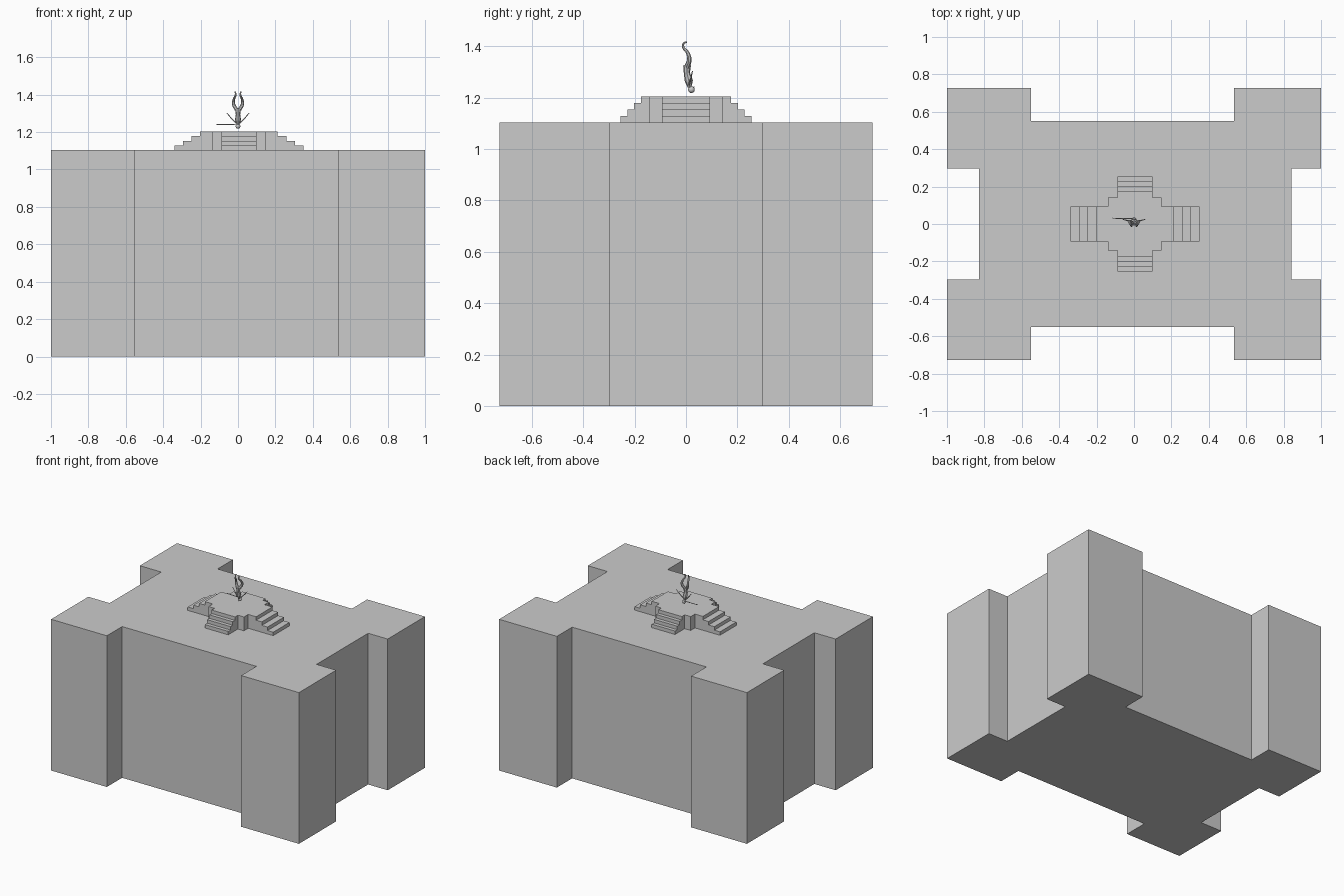
import bpy
import bmesh
from mathutils import Vector, Matrix

cube = bpy.data.objects.get("Cube")
if cube:
    bpy.data.objects.remove(cube, do_unlink=True)

GREY = (0.6, 0.6, 0.6, 1)
stone = bpy.data.materials.new("grey stone")
stone.use_nodes = True
stone.diffuse_color = GREY
stone.node_tree.nodes["Principled BSDF"].inputs["Base Color"].default_value = GREY

GROUND = 1.103   # top of the main block
DECK = 1.204     # top of the stepped platform


def add_mesh(name, bm):
    bmesh.ops.recalc_face_normals(bm, faces=bm.faces)
    mesh = bpy.data.meshes.new(name)
    bm.to_mesh(mesh)
    bm.free()
    mesh.materials.append(stone)
    obj = bpy.data.objects.new(name, mesh)
    bpy.context.collection.objects.link(obj)
    return obj


def prism(name, points, direction):
    """Extrude a closed outline of 3D points along a direction."""
    bm = bmesh.new()
    face = bm.faces.new([bm.verts.new(p) for p in points])
    new = bmesh.ops.extrude_face_region(bm, geom=[face], use_keep_orig=True)["geom"]
    bmesh.ops.translate(bm, vec=Vector(direction),
                        verts=[v for v in new if isinstance(v, bmesh.types.BMVert)])
    return add_mesh(name, bm)


def tube(name, points, radii):
    """Tapered limb along a smooth path."""
    curve = bpy.data.curves.new(name, "CURVE")
    curve.dimensions = "3D"
    curve.bevel_depth = 1
    curve.bevel_resolution = 2
    curve.resolution_u = 5
    curve.use_fill_caps = True
    spline = curve.splines.new("BEZIER")
    spline.bezier_points.add(len(points) - 1)
    for bp, p, r in zip(spline.bezier_points, points, radii):
        bp.co, bp.radius = p, r
        bp.handle_left_type = bp.handle_right_type = "AUTO"
    obj = bpy.data.objects.new(name, curve)
    bpy.context.collection.objects.link(obj)
    curve.materials.append(stone)
    bpy.ops.object.select_all(action="DESELECT")
    obj.select_set(True)
    bpy.context.view_layer.objects.active = obj
    bpy.ops.object.convert(target="MESH")
    bpy.ops.object.shade_smooth_by_angle()


# Main block: rectangle with a recess in each side, leaving corner towers
X, Y = 1.0, 0.726
xl, xr, y0 = -0.55, 0.534, 0.55      # front and back recesses
sl, sr, sy = -0.828, 0.842, 0.297    # left and right recesses
outline = [(-X, -Y), (xl, -Y), (xl, -y0), (xr, -y0), (xr, -Y), (X, -Y),
           (X, -sy), (sr, -sy), (sr, sy), (X, sy),
           (X, Y), (xr, Y), (xr, y0), (xl, y0), (xl, Y), (-X, Y),
           (-X, sy), (sl, sy), (sl, -sy), (-X, -sy)]
prism("main_block", [(x, y, 0) for x, y in outline], (0, 0, GROUND))

# Platform: stepped cross plan, one quarter turned into all four
CX = 0.005
A, B, LX, LY = 0.094, 0.143, 0.207, 0.176
quarter = [(LX, A), (B, A), (B, B), (A, B), (A, LY)]
plan = (quarter + [(-x, y) for x, y in reversed(quarter)]
        + [(-x, -y) for x, y in quarter]
        + [(x, -y) for x, y in reversed(quarter)])
prism("platform", [(CX + x, y, GROUND) for x, y in plan], (0, 0, DECK - GROUND))

# Stairs: one stepped profile per side of the platform
rise = (DECK - GROUND) / 4


def stairs(name, out, start, tread):
    out = Vector(out)
    across = Vector((-out.y, out.x, 0))
    origin = Vector((CX, 0, GROUND)) + out * start - across * A
    profile = [(0, 0), (3 * tread, 0)]
    for i in range(3):
        profile += [((3 - i) * tread, (i + 1) * rise), ((2 - i) * tread, (i + 1) * rise)]
    prism(name, [origin + out * d + Vector((0, 0, h)) for d, h in profile], across * 2 * A)


stairs("left_stairs", (1, 0, 0), LX, 0.046)
stairs("right_stairs", (-1, 0, 0), LX, 0.046)
stairs("back_stairs", (0, 1, 0), LY, 0.026)
stairs("front_stairs", (0, -1, 0), LY, 0.026)

# Statue: inverted figure poised above the platform
tube("torso", [(0, 0.004, 1.325), (0, 0.004, 1.295), (0, 0.011, 1.265), (0, 0.014, 1.24)],
     [0.015, 0.012, 0.016, 0.007])

bm = bmesh.new()
bmesh.ops.create_uvsphere(bm, u_segments=12, v_segments=8, radius=0.013,
                          matrix=Matrix.Translation((0, 0.021, 1.231)))
head = add_mesh("head", bm)
head.data.shade_smooth()

for side, s in (("left", 1), ("right", -1)):
    tube(side + "_leg",
         [(s * 0.008, 0.004, 1.32), (s * 0.024, 0.013, 1.35), (s * 0.022, 0.006, 1.375),
          (s * 0.013, -0.011, 1.398), (s * 0.014, -0.008, 1.412), (s * 0.018, 0.004, 1.416)],
         [0.011, 0.009, 0.007, 0.005, 0.004, 0.002])
    tube(side + "_arm",
         [(s * 0.012, 0.012, 1.25), (s * 0.034, 0.018, 1.272), (s * 0.06, 0.025, 1.303)],
         [0.004, 0.003, 0.002])

# Thin rod held out to one side
tube("rod", [(-0.115, 0.031, 1.241), (0.0, 0.028, 1.239)], [0.0025, 0.0025])
